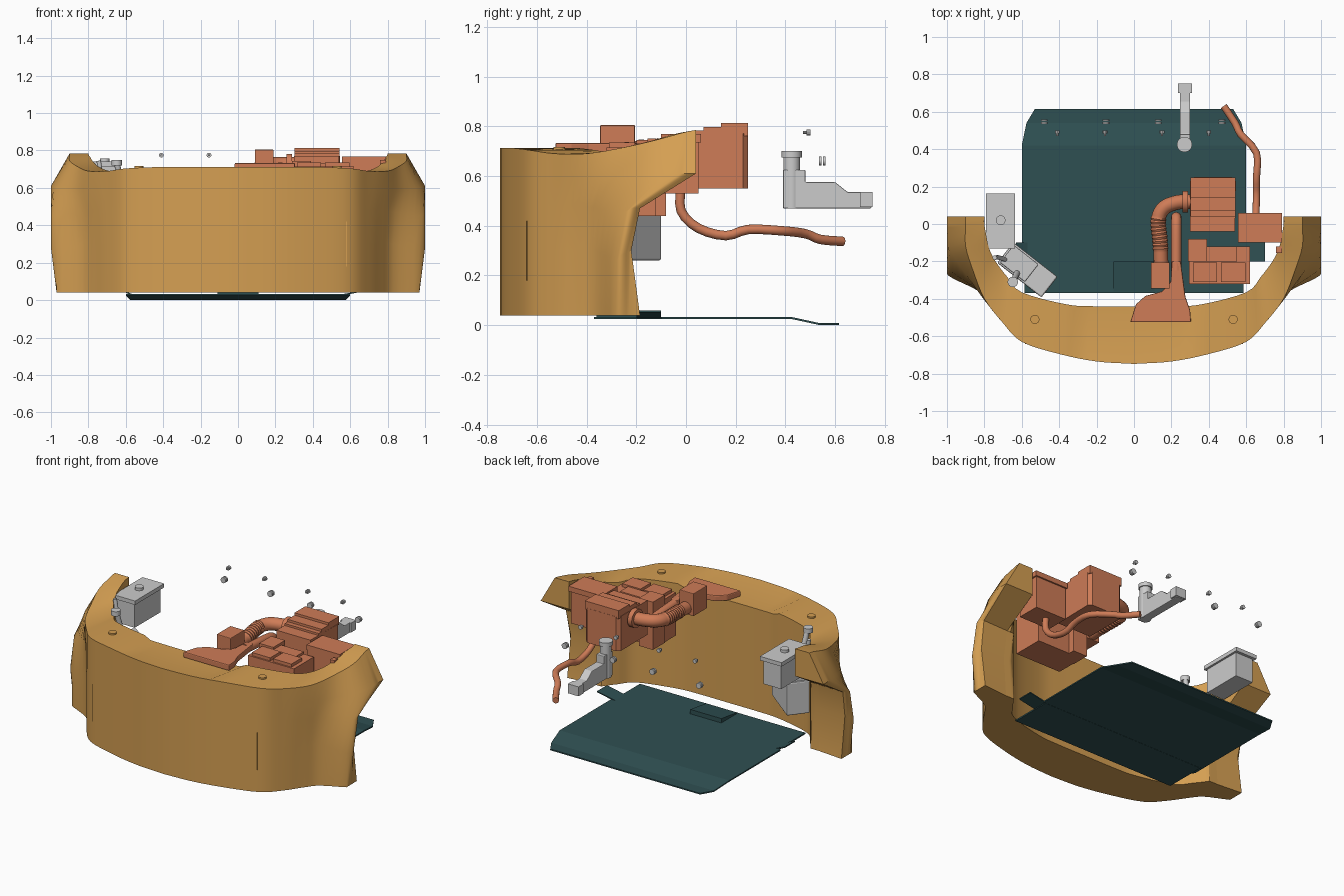
import bpy, bmesh, math
from mathutils import Vector, Matrix

if "Cube" in bpy.data.objects:
    bpy.data.objects.remove(bpy.data.objects["Cube"])


def material(name, c):
    m = bpy.data.materials.new(name)
    m.diffuse_color = (*c, 1)
    m.use_nodes = True
    m.node_tree.nodes["Principled BSDF"].inputs["Base Color"].default_value = m.diffuse_color
    return m


TAN = material("tan", (.66, .345, .085))
ORANGE = material("orange", (.62, .2, .095))
TEAL = material("teal", (.028, .08, .085))


def finish(name, verts, faces, mat=None, smooth=False, bevel=0):
    me = bpy.data.meshes.new(name)
    me.from_pydata([tuple(v) for v in verts], [], faces)
    bm = bmesh.new()
    bm.from_mesh(me)
    bmesh.ops.recalc_face_normals(bm, faces=bm.faces)
    bm.to_mesh(me)
    bm.free()
    ob = bpy.data.objects.new(name, me)
    bpy.context.collection.objects.link(ob)
    if mat:
        me.materials.append(mat)
    if bevel:
        b = ob.modifiers.new("bevel", 'BEVEL')
        b.width, b.segments = bevel, 2
    if smooth:
        bpy.ops.object.select_all(action='DESELECT')
        ob.select_set(True)
        bpy.context.view_layer.objects.active = ob
        bpy.ops.object.shade_smooth_by_angle(angle=math.radians(28))
    return ob


def loft(name, rings, mat=None, smooth=False, bevel=0):
    """Skin equal closed rings and cap both ends."""
    k, n = len(rings[0]), len(rings)
    f = [(i * k + s, i * k + (s + 1) % k, (i + 1) * k + (s + 1) % k, (i + 1) * k + s)
         for i in range(n - 1) for s in range(k)]
    f += [tuple(range(k)), tuple(range((n - 1) * k, n * k))]
    return finish(name, [v for r in rings for v in r], f, mat, smooth, bevel)


def prism(name, pts, a, b, mat=None, axis='z', bevel=0):
    """Extrude an outline: xy outline along z, or yz outline along x."""
    put = (lambda p, t: (p[0], p[1], t)) if axis == 'z' else (lambda p, t: (t, p[0], p[1]))
    return loft(name, [[put(p, t) for p in pts] for t in (a, b)], mat, bevel=bevel)


def box(name, x0, x1, y0, y1, z0, z1, mat=None, bevel=0):
    return prism(name, [(x0, y0), (x1, y0), (x1, y1), (x0, y1)], z0, z1, mat, bevel=bevel)


def spline(pts, k):
    """Catmull-Rom points through pts, k steps per span."""
    p = [Vector(q) for q in pts]
    p = [2 * p[0] - p[1]] + p + [2 * p[-1] - p[-2]]
    out = []
    for i in range(1, len(p) - 2):
        a, b, c, d = p[i - 1:i + 3]
        for t in (j / k for j in range(k)):
            out.append(b + .5 * ((c - a) * t + (2 * a - 5 * b + 4 * c - d) * t * t
                                 + (3 * b - a - 3 * c + d) * t ** 3))
    return out + [p[-2]]


def tube(name, path, radius, mat=None, sides=16):
    """Sweep a circle; radius is a number or a function of ring index."""
    path = [Vector(q) for q in path]
    rings, prev, side = [], None, None
    for i, p in enumerate(path):
        d = (path[min(i + 1, len(path) - 1)] - path[max(i - 1, 0)]).normalized()
        side = d.orthogonal().normalized() if prev is None else prev.rotation_difference(d) @ side
        prev, up = d, d.cross(side)
        r = radius(i) if callable(radius) else radius
        ang = [2 * math.pi * s / sides for s in range(sides)]
        rings.append([p + r * (math.cos(a) * side + math.sin(a) * up) for a in ang])
    return loft(name, rings, mat, smooth=True)


def post(name, x, y, z0, z1, r, mat=None):
    return tube(name, [(x, y, z0), (x, y, z1)], r, mat, 20)


# --- bumper: closed loop of rows, up the outer wall, over the top, down the inner wall
plan = [(0, -.748), (.2, -.735), (.4, -.695), (.6, -.63), (.7, -.53)]
inner = [(0, -.44), (.2, -.44), (.36, -.43), (.6, -.365), (.68, -.28)]
topz = [.712, .712, .712, .704, .69]


def row(base, z, tail):
    return spline([(x, y, h) for (x, y), h in zip(base, z)] + tail, 4)


def flat(r, z, xmax, ymax):
    return [Vector((min(p.x, xmax), min(p.y, ymax), z)) for p in r]


waist = row(plan, [.3] * 5, [(.77, -.43, .3), (.83, -.36, .3), (.97, -.29, .26), (1, -.26, .28), (.97, -.22, .3)])
top_in = row(inner, topz, [(.74, -.2, .71), (.775, -.13, .74), (.79, -.06, .765), (.8, 0, .778), (.8, .04, .785)])
rows = [
    flat(waist, .04, .97, 0),
    waist,
    row(plan, [.48] * 5, [(.775, -.43, .48), (.84, -.35, .47), (.97, -.26, .45), (1, -.22, .47), (.98, -.185, .47)]),
    row(plan, [.6] * 5, [(.79, -.42, .6), (.87, -.31, .59), (.97, -.16, .6), (1, -.02, .61), (1, .04, .61)]),
    row(plan, topz, [(.8, -.4, .69), (.86, -.25, .715), (.9, -.12, .745), (.9, -.01, .775), (.9, .04, .785)]),
    top_in,
    flat(top_in, .61, 1, 1), flat(top_in, .47, 1, -.19), flat(top_in, .3, 1, -.22), flat(top_in, .04, 1, -.2),
]
rows[0][-1].y = -.185
mid = [a.lerp(b, .52) for a, b in zip(rows[4], top_in)]
for r in (mid, top_in):                        # shallow centre recess in the flange
    for p in r:
        if p.x < .33:
            p.z -= .018
rows.insert(5, mid)
for r in rows:
    for p in r:
        p.x = min(p.x, 1)
full = [[Vector((-p.x, p.y, p.z)) for p in r[:0:-1]] + r for r in rows]
w, n = len(full[0]), len(full)
faces = [(j * w + i, j * w + i + 1, (j + 1) % n * w + i + 1, (j + 1) % n * w + i)
         for j in range(n) for i in range(w - 1)]
for c in (0, w - 1):                           # wheel arch end faces
    faces += [tuple(k * w + c for k in (j, j + 1, n - 2 - j, n - 1 - j)) for j in range(4)]
    faces.append((4 * w + c, 5 * w + c, 6 * w + c))
finish("bumper", [p for r in full for p in r], faces, TAN, smooth=True)
for s, side in ((-1, "left"), (1, "right")):
    post("flange_plug_" + side, s * .53, -.51, .70, .717, .024, TAN)
    box("front_seam_" + side, s * .58 - .003, s * .58 + .003, -.642, -.63, .18, .42, TAN)

# --- undertray with sloping rear lip, small duct and side tabs
box("undertray", -.585, .585, -.37, -.1, .025, .034, TEAL)
lip = [[(-x, y, z), (x, y, z), (x, y, z + .008), (-x, y, z + .008)]
       for x, y, z in ((.6, -.1, .026), (.6, .42, .026), (.575, .54, 0), (.53, .615, 0))]
loft("undertray_rear", lip, TEAL)
prism("undertray_duct", [(-.36, .03), (-.36, .04), (-.2, .062), (-.2, .03)], -.11, .11, TEAL, 'x')
for x, side in ((-.63, "left"), (.7, "right")):
    tab = [[(u, -.2, z), (u, -.1, z), (u, -.1, z + .007), (u, -.2, z + .007)]
           for u, z in ((math.copysign(.57, x), .027), (x, .052))]
    loft("undertray_tab_" + side, tab, TEAL)

# --- air filter box with stepped lid
octo = [(.3, -.04), (.54, -.04), (.545, .23), (.525, .25), (.32, .25), (.3, .23)]
prism("air_box", octo, .55, .77, ORANGE)
for i, y in enumerate((.04, .07, .14)):
    box(f"air_box_lid_step_{i}", .302, .542, y, .249, .76, .783 + .015 * i, ORANGE)

# --- battery and fuse box
box("battery_body", .295, .62, -.32, -.12, .44, .715, ORANGE)
box("battery_rear_block", .29, .39, -.2, -.08, .44, .745, ORANGE)
box("battery_middle_rail", .39, .55, -.2, -.12, .70, .73, ORANGE)
for i in range(2):
    box(f"battery_panel_{i}", .315 + i * .15, .445 + i * .15, -.31, -.205, .71, .735, ORANGE)
box("fuse_box", .56, .78, -.1, .05, .53, .755, ORANGE)
box("fuse_box_lid", .555, .79, -.1, .06, .735, .768, ORANGE)
box("fuse_box_clip", .76, .79, -.155, -.12, .72, .75, ORANGE)

# --- ribbed intake hose with resonator
hose = spline([(.145, -.22, .70), (.14, -.1, .71), (.13, .02, .72), (.16, .085, .725), (.23, .115, .725), (.31, .12, .725)], 12)
tube("ribbed_intake_hose", hose, lambda i: .039 + (.004 * (i % 2) if 8 < i < 26 else 0), ORANGE)
tube("hose_clamp", [(.26, .12, .725), (.29, .12, .725)], .058, ORANGE, 20)
box("resonator", .09, .19, -.345, -.205, .66, .805, ORANGE, .004)

# --- flared air scoop over the front flange
scoop = [(-.02, -.525), (.305, -.525), (.3, -.46), (.275, -.39), (.25, -.2), (.202, -.2),
         (.196, -.31), (.15, -.36), (.06, -.385), (.01, -.43)]
prism("air_scoop", scoop, .695, .733, ORANGE, bevel=.006)
tube("air_scoop_pipe", spline([(.226, -.25, .71), (.226, 0, .69), (.226, .04, .65)], 5), .027, ORANGE)

# --- coolant hose
tube("coolant_hose", spline([(.65, -.02, .56), (.65, -.02, .46), (.652, .05, .39), (.655, .16, .36), (.655, .25, .385),
                             (.655, .38, .38), (.57, .48, .368), (.54, .54, .345), (.48, .63, .337)], 3), .019, ORANGE)

# --- rear filler reservoir
prism("reservoir_body", [(.39, .47), (.745, .47), (.745, .535), (.65, .535), (.6, .575), (.48, .575), (.48, .625), (.39, .625)],
      .245, .3, None, 'x', .004)
box("reservoir_end", .235, .31, .7, .75, .475, .535)
post("reservoir_neck", .27, .425, .47, .69, .034)
post("reservoir_cap", .27, .425, .675, .70, .041)

# --- left grey tanks
box("side_tank", -.775, -.65, -.115, .145, .56, .72)
box("side_tank_lid", -.79, -.637, -.13, .163, .715, .74)
post("side_tank_cap", -.713, .02, .735, .757, .026)
for t in (box("washer_tank", -.15, .15, -.07, .07, .26, .47, None, .008),
          box("washer_tank_shoulder", -.14, .03, -.06, .06, .46, .56, None, .006)):
    t.matrix_world = Matrix.Translation((-.57, -.245, 0)) @ Matrix.Rotation(math.radians(-38), 4, 'Z')
tube("washer_neck", [(-.62, -.25, .5), (-.645, -.305, .73)], .016)
post("washer_cap", -.648, -.31, .72, .75, .028)
tube("washer_pipe", spline([(-.66, -.2, .5), (-.72, -.18, .62), (-.745, -.18, .745)], 5), .012)

# --- loose screws and washers at the rear
for i, (a, b) in enumerate(zip((-.41, -.155, .15, .4), (-.48, -.15, .13, .47))):
    tube(f"screw_head_{i}", [(a, .484, .775), (a, .5, .775)], .013, None, 10)
    tube(f"screw_shank_{i}", [(a, .47, .775), (a, .49, .775)], .006, None, 8)
    for y in (.535, .55):
        tube(f"washer_{i}", [(b, y, .66), (b, y + .01, .66)], .018, None, 14)
